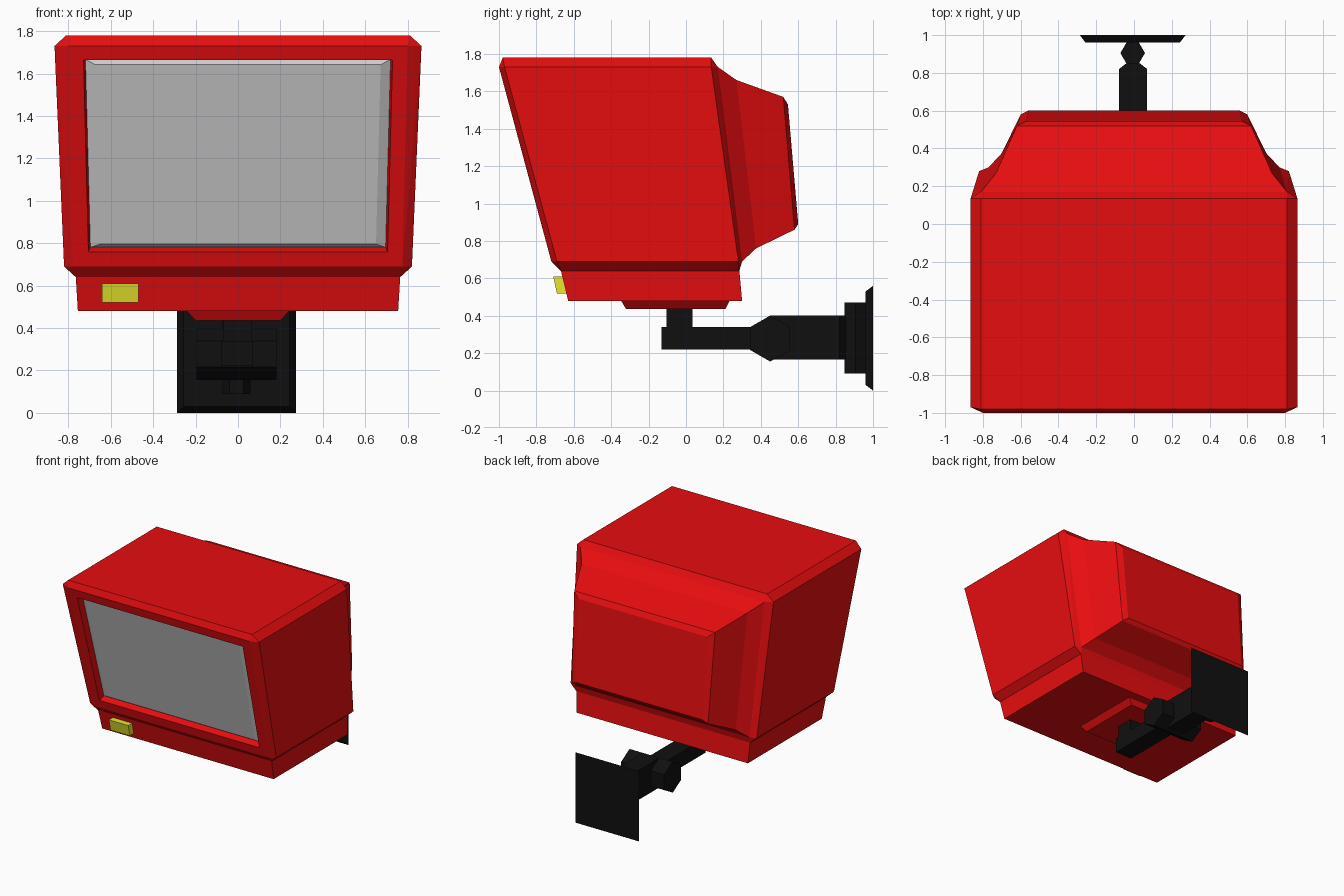
import bpy, bmesh, math
from mathutils import Vector, Matrix

cube = bpy.data.objects.get("Cube")
if cube:
    bpy.data.objects.remove(cube, do_unlink=True)


def material(name, r, g, b):
    m = bpy.data.materials.new(name)
    m.use_nodes = True
    m.diffuse_color = (r, g, b, 1)
    m.node_tree.nodes["Principled BSDF"].inputs["Base Color"].default_value = (r, g, b, 1)
    return m


RED = material("red_plastic", 0.8, 0.004, 0.005)
GREY = material("screen_grey", 0.6, 0.6, 0.6)
YELLOW = material("yellow_button", 0.85, 0.85, 0.03)
BLACK = material("black_metal", 0.005, 0.005, 0.005)


def finish(name, bm, mat):
    bmesh.ops.recalc_face_normals(bm, faces=bm.faces[:])
    return store(name, bm, mat)


def store(name, bm, mat):
    mesh = bpy.data.meshes.new(name)
    bm.to_mesh(mesh)
    bm.free()
    mesh.materials.append(mat)
    obj = bpy.data.objects.new(name, mesh)
    bpy.context.collection.objects.link(obj)
    return obj


def mirrored(points):
    return [Vector((s * x, y, z)) for x, y, z in points for s in (-1, 1)]


def hull(points):
    bm = bmesh.new()
    verts = [bm.verts.new(p) for p in points]
    bmesh.ops.convex_hull(bm, input=verts)
    bmesh.ops.dissolve_limit(bm, angle_limit=math.radians(2),
                             verts=bm.verts[:], edges=bm.edges[:])
    bmesh.ops.recalc_face_normals(bm, faces=bm.faces[:])
    return bm


def slab(name, mat, lower, upper):
    """Tapered block from two levels, each (x0, x1, y0, y1, z)."""
    pts = [Vector((x, y, z)) for x0, x1, y0, y1, z in (lower, upper)
           for x in (x0, x1) for y in (y0, y1)]
    return store(name, hull(pts), mat)


def upright_ring(x_top, y_top, z_top, x_bot, y_bot, z_bot):
    return [Vector(p) for p in ((-x_top, y_top, z_top), (x_top, y_top, z_top),
                                (x_bot, y_bot, z_bot), (-x_bot, y_bot, z_bot))]


def loft(name, mat, rings, cap_start=False):
    bm = bmesh.new()
    loops = [[bm.verts.new(p) for p in ring] for ring in rings]
    for a, b in zip(loops, loops[1:]):
        for i in range(len(a)):
            j = (i + 1) % len(a)
            bm.faces.new((a[i], a[j], b[j], b[i]))
    bm.faces.new(loops[-1])
    if cap_start:
        bm.faces.new(loops[0][::-1])
    return finish(name, bm, mat)


def hex_prism(name, mat, centre, radius, length, rotation):
    bm = bmesh.new()
    bmesh.ops.create_cone(bm, cap_ends=True, segments=6, radius1=radius,
                          radius2=radius, depth=length,
                          matrix=Matrix.Translation(centre) @ rotation)
    return store(name, bm, mat)


# Cabinet: leaning box with chamfered edges
cabinet = hull(mirrored([
    (0.80, -1.0, 1.73), (0.775, -0.72, 0.69),
    (0.81, -0.98, 1.78), (0.81, 0.135, 1.78),
    (0.865, -0.97, 1.73), (0.82, -0.69, 0.69),
    (0.865, 0.135, 1.73), (0.82, 0.28, 0.69),
    (0.765, -0.67, 0.64), (0.765, 0.285, 0.64),
    (0.81, 0.17, 1.73), (0.77, 0.30, 0.69)]))

# Recessed opening in the front face
front = min(cabinet.faces, key=lambda f: f.normal.y)
bmesh.ops.inset_region(cabinet, faces=[front], thickness=0.1)
bmesh.ops.inset_region(cabinet, faces=[front], thickness=0.013, depth=-0.05)
outline = [v.co.copy() for v in front.verts]
middle = front.calc_center_median()
normal = front.normal.copy()
bmesh.ops.delete(cabinet, geom=[front], context="FACES_ONLY")
store("cabinet", cabinet, RED)

# Bulging screen fills the opening
raised = []
for p in outline:
    d = p - middle
    raised.append(middle + Vector((d.x * 0.935, d.y * 0.955, d.z * 0.955)) + normal * 0.02)
loft("screen", GREY, [outline, raised])

# Tapered tube housing at the back
loft("rear_housing", RED, [
    upright_ring(0.81, 0.17, 1.73, 0.77, 0.30, 0.69),
    upright_ring(0.73, 0.27, 1.66, 0.70, 0.375, 0.76),
    upright_ring(0.62, 0.52, 1.57, 0.60, 0.58, 0.86),
    upright_ring(0.57, 0.545, 1.53, 0.56, 0.60, 0.89)])

# Lower base band, swivel plate and button
slab("base_band", RED, (-0.755, 0.755, -0.63, 0.30, 0.48), (-0.765, 0.765, -0.67, 0.285, 0.645))
slab("swivel_plate", RED, (-0.20, 0.20, -0.32, 0.21, 0.435), (-0.245, 0.245, -0.35, 0.235, 0.485))
slab("button", YELLOW, (-0.64, -0.47, -0.69, -0.62, 0.52), (-0.64, -0.47, -0.71, -0.64, 0.61))

# Wall bracket: post, two arms and their hinges
slab("post", BLACK, (-0.07, 0.065, -0.105, 0.035, 0.33), (-0.07, 0.065, -0.105, 0.035, 0.44))
slab("front_arm", BLACK, (-0.08, 0.07, -0.13, 0.45, 0.22), (-0.08, 0.07, -0.13, 0.45, 0.34))
hex_prism("elbow_hinge", BLACK, (-0.008, 0.45, 0.278), 0.123, 0.38,
          Matrix.Rotation(math.radians(90), 4, "Y") @ Matrix.Rotation(math.radians(30), 4, "Z"))


def arm_ring(half, y):
    c = -0.005
    return [Vector((c + sx * half, y, z)) for sx, z in
            ((-1, 0.165), (1, 0.165), (1, 0.40), (-1, 0.40))]


loft("rear_arm", BLACK, [arm_ring(0.075, 0.45), arm_ring(0.075, 0.82), arm_ring(0.03, 0.855)],
     cap_start=True)
hex_prism("wall_hinge", BLACK, (-0.007, 0.905, 0.28), 0.065, 0.38,
          Matrix.Rotation(math.radians(30), 4, "Z"))


# Wall plate with bevelled rim
def plate_ring(inset, y):
    return [Vector((x, y, z)) for x, z in
            ((-0.287 + inset, inset), (0.273 - inset, inset),
             (0.273 - inset, 0.56 - inset), (-0.287 + inset, 0.56 - inset))]


loft("wall_plate", BLACK, [plate_ring(0.03, 0.96), plate_ring(0, 1.0)], cap_start=True)
